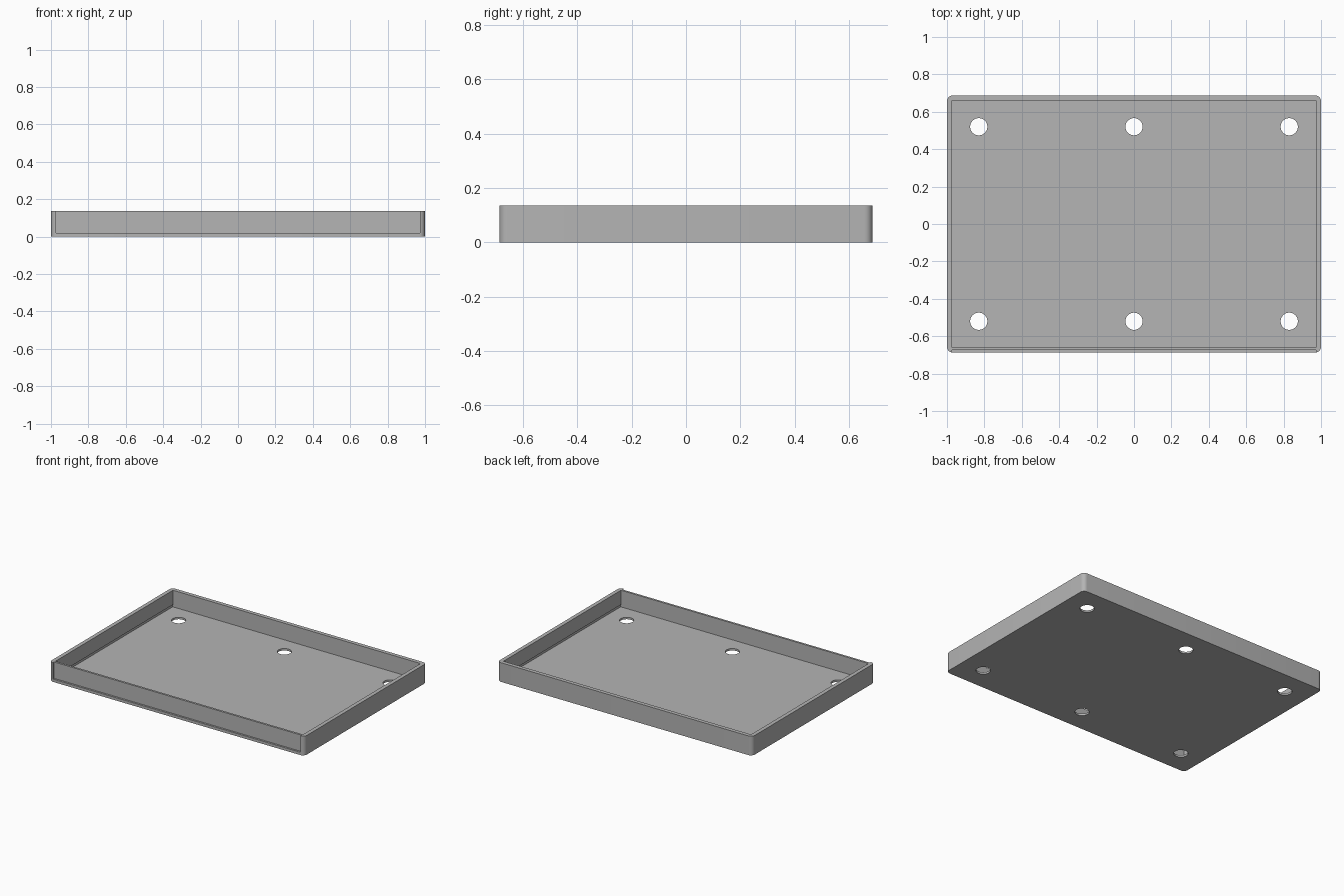
import bpy
import bmesh
from mathutils import Matrix

cube = bpy.data.objects.get("Cube")
if cube:
    bpy.data.objects.remove(cube, do_unlink=True)

HALF_X, HALF_Y, HEIGHT = 1.0, 0.687, 0.136
WALL, FLOOR = 0.028, 0.014
RECESS = 0.013          # depth of the front panel recess
GROOVE = 0.007          # undercut at the foot of the inner walls

grey = bpy.data.materials.new("plain_grey")
grey.use_nodes = True
colour = (0.46, 0.46, 0.46, 1)
grey.diffuse_color = colour
grey.node_tree.nodes["Principled BSDF"].inputs["Base Color"].default_value = colour


def make_object(name, bm):
    mesh = bpy.data.meshes.new(name)
    bm.to_mesh(mesh)
    bm.free()
    mesh.materials.append(grey)
    obj = bpy.data.objects.new(name, mesh)
    bpy.context.collection.objects.link(obj)
    return obj


def box(name, x0, x1, y0, y1, z0, z1, radius=0):
    """Box between two corners, with optional rounded upright edges."""
    bm = bmesh.new()
    size = Matrix.Diagonal((x1 - x0, y1 - y0, z1 - z0, 1))
    place = Matrix.Translation(((x0 + x1) / 2, (y0 + y1) / 2, (z0 + z1) / 2))
    bmesh.ops.create_cube(bm, size=1, matrix=place @ size)
    if radius:
        upright = [e for e in bm.edges
                   if abs(e.verts[0].co.z - e.verts[1].co.z) > 0.01]
        bmesh.ops.bevel(bm, geom=upright, offset=radius, segments=8,
                        profile=0.5, affect='EDGES')
    return make_object(name, bm)


def cut(target, cutter):
    """Subtract the cutter from the target and discard it."""
    cutter.hide_render = True
    mod = target.modifiers.new("cut", 'BOOLEAN')
    mod.operation = 'DIFFERENCE'
    mod.solver = 'EXACT'
    mod.object = cutter
    bpy.context.view_layer.objects.active = target
    bpy.ops.object.modifier_apply(modifier=mod.name)
    bpy.data.objects.remove(cutter, do_unlink=True)


# Outer tray body with rounded corners
tray = box("tray", -HALF_X, HALF_X, -HALF_Y, HALF_Y, 0, HEIGHT, radius=0.03)

# Undercut around the foot of the walls, then the open cavity
ix, iy = HALF_X - WALL, HALF_Y - WALL
gx, gy = ix + GROOVE, iy + GROOVE
cut(tray, box("groove_cutter", -gx, gx, -gy, gy, FLOOR, FLOOR + 0.02))
cut(tray, box("cavity_cutter", -ix, ix, -iy, iy, FLOOR + 0.01, HEIGHT + 0.1))

# Recessed front panel, open at the top
cut(tray, box("panel_cutter", -ix, ix, -HALF_Y - 0.1, -HALF_Y + RECESS,
              0.02, HEIGHT + 0.1))

# Six round holes through the floor
bm = bmesh.new()
for x in (-0.83, 0, 0.83):
    for y in (-0.52, 0.52):
        bmesh.ops.create_cone(bm, cap_ends=True, segments=40, radius1=0.046,
                              radius2=0.046, depth=0.2,
                              matrix=Matrix.Translation((x, y, 0)))
cut(tray, make_object("hole_cutter", bm))

# Smooth the rounded corners and holes, keep the edges crisp
bpy.ops.object.select_all(action='DESELECT')
tray.select_set(True)
bpy.context.view_layer.objects.active = tray
bpy.ops.object.shade_smooth_by_angle(angle=0.5)
